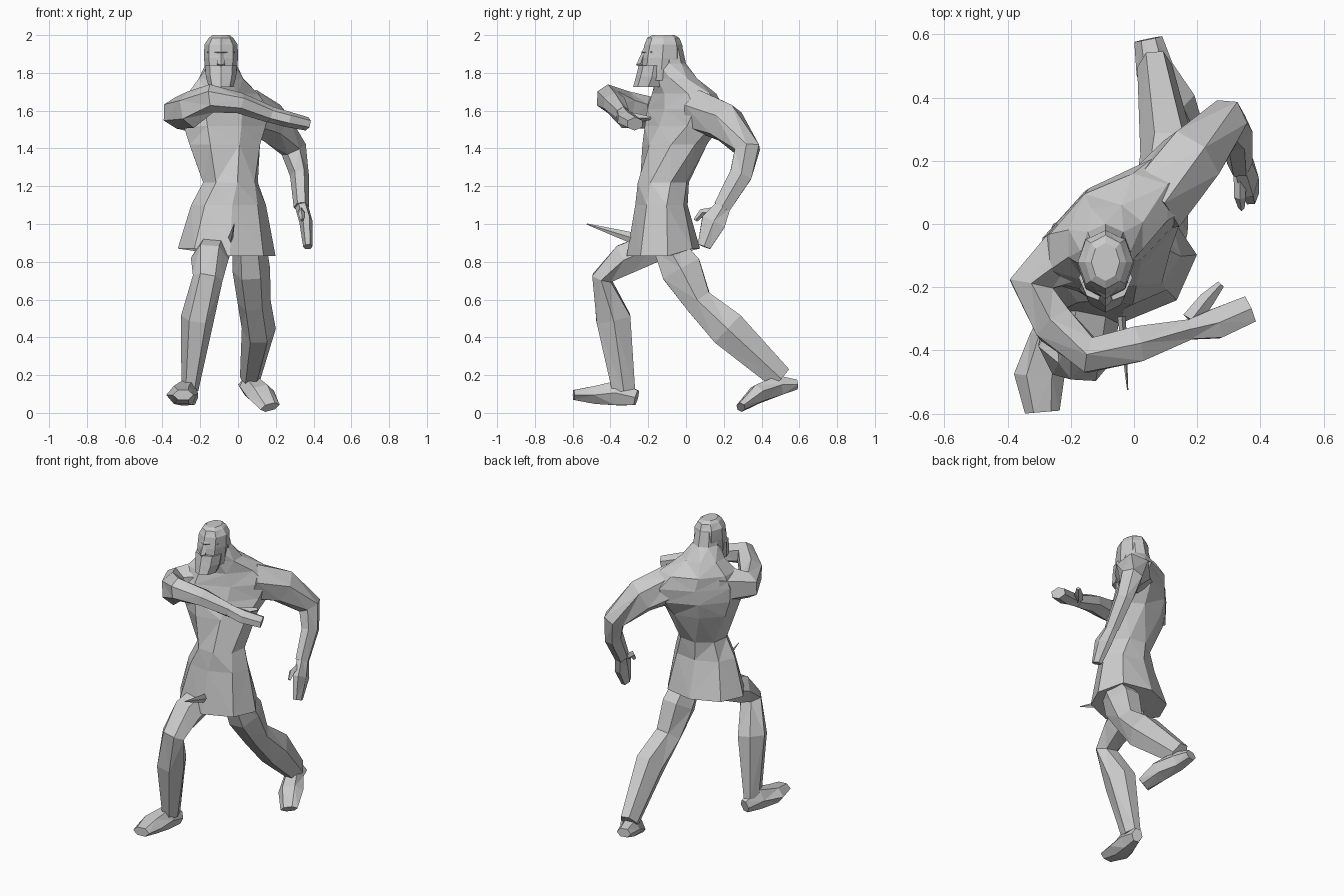
import bpy, bmesh, math
from mathutils import Vector


def skin(name, rings):
    """Bridge closed rings of points into one capped, flat-shaded part."""
    bm = bmesh.new()
    loops = [[bm.verts.new(p) for p in ring] for ring in rings]
    n = len(loops[0])
    for a, b in zip(loops, loops[1:]):
        for i in range(n):
            j = (i + 1) % n
            bm.faces.new((a[i], a[j], b[j], b[i]))
    bm.faces.new(loops[0][::-1])
    bm.faces.new(loops[-1])
    bmesh.ops.recalc_face_normals(bm, faces=bm.faces[:])
    bmesh.ops.triangulate(bm, faces=[f for f in bm.faces if len(f.verts) == 4])
    me = bpy.data.meshes.new(name)
    bm.to_mesh(me)
    bm.free()
    ob = bpy.data.objects.new(name, me)
    bpy.context.collection.objects.link(ob)
    return ob


def stack(name, levels, sides=8):
    """Level rings: z, centre x, centre y, radius x, radius y, turn."""
    rings = []
    for z, cx, cy, rx, ry, turn in levels:
        c, s = math.cos(math.radians(turn)), math.sin(math.radians(turn))
        ring = []
        for i in range(sides):
            a = math.tau * i / sides
            u, v = rx * math.cos(a), ry * math.sin(a)
            ring.append((cx + u * c - v * s, cy + u * s + v * c, z))
        rings.append(ring)
    return skin(name, rings)


def limb(name, path, ref=(1, 0, 0), sides=6):
    """Rings across a path: x, y, z, radius along ref, radius across it."""
    pts = [Vector(p[:3]) for p in path]
    rings = []
    for k, p in enumerate(path):
        t = Vector()
        if k:
            t += (pts[k] - pts[k - 1]).normalized()
        if k < len(pts) - 1:
            t += (pts[k + 1] - pts[k]).normalized()
        t.normalize()
        u = Vector(ref) - t * t.dot(Vector(ref))
        u.normalize()
        v = t.cross(u)
        rings.append([pts[k] + u * p[3] * math.cos(math.tau * i / sides)
                      + v * p[4] * math.sin(math.tau * i / sides) for i in range(sides)])
    return skin(name, rings)


# Tunic and twisted chest up to the back of the neck
torso = stack("tunic_torso", [
    (0.83, -0.06, -0.12, 0.26, 0.195, 5),
    (1.10, -0.05, -0.13, 0.20, 0.14, 8),
    (1.22, -0.04, -0.12, 0.15, 0.14, 15),
    (1.42, -0.07, -0.06, 0.215, 0.155, 30),
    (1.52, -0.07, -0.02, 0.27, 0.15, 36),
    (1.61, -0.06, 0.00, 0.30, 0.14, 36),
    (1.69, -0.08, -0.01, 0.23, 0.13, 36),
    (1.77, -0.09, -0.05, 0.13, 0.11, 25),
    (1.85, -0.09, -0.085, 0.08, 0.085, 0),
    (1.94, -0.09, -0.10, 0.07, 0.08, 0)])
# Hem lifts over the leading thigh and at the back
for v in torso.data.vertices:
    if v.co.z < 0.9 and (v.co.x < -0.15 or v.co.y > 0):
        v.co.z += 0.04

# Head, nose, brow and beard
stack("head", [
    (1.76, -0.09, -0.13, 0.075, 0.10, 0),
    (1.82, -0.09, -0.13, 0.085, 0.11, 0),
    (1.88, -0.09, -0.125, 0.09, 0.11, 0),
    (1.95, -0.09, -0.12, 0.088, 0.10, 0),
    (1.985, -0.09, -0.12, 0.065, 0.085, 0),
    (2.00, -0.09, -0.12, 0.045, 0.06, 0)])
stack("beard", [
    (1.725, -0.09, -0.20, 0.065, 0.08, 0),
    (1.78, -0.09, -0.18, 0.08, 0.085, 0),
    (1.84, -0.09, -0.17, 0.085, 0.08, 0)])
limb("nose", [(-0.09, -0.22, 1.91, 0.012, 0.012),
              (-0.09, -0.24, 1.85, 0.022, 0.025),
              (-0.09, -0.22, 1.835, 0.016, 0.02)], sides=4)
limb("brow", [(-0.155, -0.175, 1.91, 0.012, 0.012),
              (-0.09, -0.225, 1.91, 0.016, 0.012),
              (-0.025, -0.175, 1.91, 0.012, 0.012)], (0, 0, 1), 4)

# Trailing arm with hand and thumb
limb("left_arm", [
    (0.05, 0.06, 1.60, 0.12, 0.12),
    (0.18, 0.21, 1.535, 0.11, 0.11),
    (0.295, 0.325, 1.395, 0.07, 0.075),
    (0.325, 0.29, 1.26, 0.05, 0.068),
    (0.335, 0.19, 1.09, 0.04, 0.052)])
limb("left_hand", [
    (0.335, 0.20, 1.10, 0.035, 0.045),
    (0.36, 0.145, 1.01, 0.035, 0.075),
    (0.37, 0.095, 0.88, 0.025, 0.04)])
limb("left_thumb", [
    (0.335, 0.15, 1.065, 0.02, 0.025),
    (0.335, 0.085, 1.06, 0.018, 0.02),
    (0.34, 0.05, 1.02, 0.01, 0.012)], sides=4)

# Leading arm crossed in front of the chest
limb("right_arm", [
    (-0.18, -0.08, 1.60, 0.13, 0.12),
    (-0.325, -0.19, 1.59, 0.085, 0.08),
    (-0.25, -0.32, 1.605, 0.10, 0.075),
    (-0.14, -0.415, 1.665, 0.075, 0.065),
    (0.01, -0.38, 1.64, 0.055, 0.065),
    (0.17, -0.335, 1.58, 0.045, 0.037)], (0, 0, 1))
limb("right_hand", [
    (0.17, -0.335, 1.58, 0.043, 0.035),
    (0.26, -0.315, 1.555, 0.042, 0.055),
    (0.365, -0.27, 1.53, 0.036, 0.05)], (0, 0, 1))
limb("right_thumb", [
    (0.18, -0.305, 1.57, 0.025, 0.03),
    (0.23, -0.24, 1.56, 0.02, 0.025),
    (0.275, -0.19, 1.56, 0.01, 0.012)], (0, 0, 1), 4)

# Leading bent leg and foot
limb("right_leg", [
    (-0.12, -0.16, 0.88, 0.09, 0.09),
    (-0.15, -0.32, 0.815, 0.10, 0.095),
    (-0.16, -0.445, 0.715, 0.08, 0.06),
    (-0.215, -0.385, 0.50, 0.088, 0.105),
    (-0.255, -0.33, 0.12, 0.045, 0.07)])
limb("right_foot", [
    (-0.245, -0.262, 0.08, 0.035, 0.045),
    (-0.27, -0.36, 0.105, 0.06, 0.075),
    (-0.30, -0.48, 0.095, 0.08, 0.055),
    (-0.29, -0.595, 0.095, 0.055, 0.03)])

# Trailing pushed-back leg and foot
limb("left_leg", [
    (0.06, -0.10, 0.89, 0.09, 0.09),
    (0.07, -0.025, 0.76, 0.10, 0.125),
    (0.085, 0.065, 0.59, 0.088, 0.085),
    (0.11, 0.22, 0.445, 0.09, 0.115),
    (0.065, 0.50, 0.185, 0.055, 0.075)])
limb("left_foot", [
    (0.045, 0.585, 0.15, 0.045, 0.03),
    (0.065, 0.49, 0.145, 0.06, 0.06),
    (0.12, 0.38, 0.10, 0.078, 0.055),
    (0.17, 0.29, 0.03, 0.055, 0.026)])

# Thin spike at the tunic front
limb("tunic_spike", [
    (-0.04, -0.28, 0.925, 0.014, 0.03),
    (-0.02, -0.525, 1.0, 0.002, 0.003)], sides=4)
